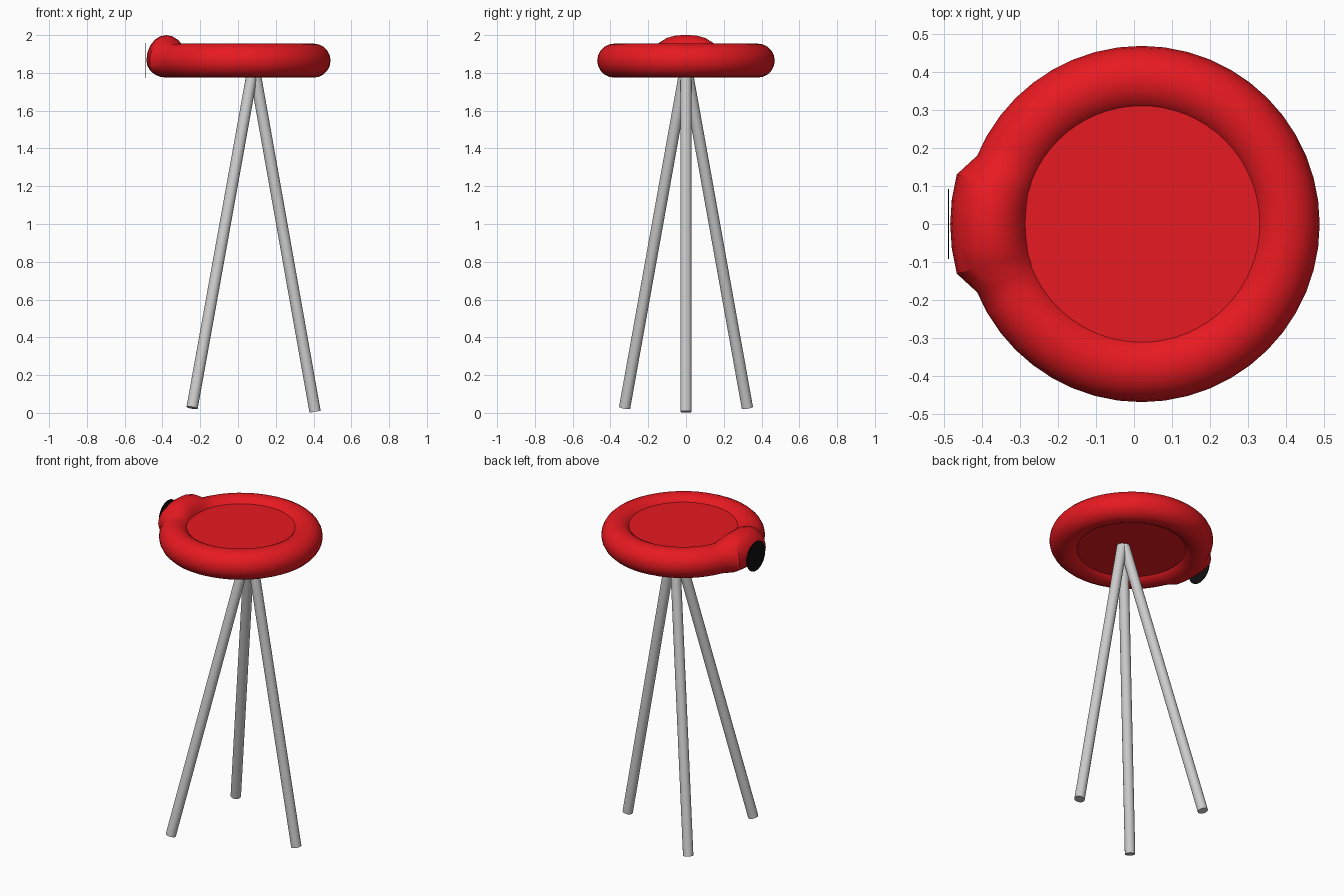
import bpy, bmesh, math
from mathutils import Vector

if "Cube" in bpy.data.objects:
    bpy.data.objects.remove(bpy.data.objects["Cube"])

CX, CZ, R, r = 0.02, 1.865, 0.38, 0.09   # ring centre and radii


def material(name, rgb):
    m = bpy.data.materials.new(name)
    m.diffuse_color = (*rgb, 1)
    m.use_nodes = True
    m.node_tree.nodes["Principled BSDF"].inputs["Base Color"].default_value = m.diffuse_color
    return m


red = material("red", (0.8, 0.01, 0.015))
black = material("black", (0.005, 0.005, 0.005))


def smooth(ob, name, mat=None):
    ob.name = name
    if mat:
        ob.data.materials.append(mat)
    bpy.ops.object.select_all(action='DESELECT')
    bpy.context.view_layer.objects.active = ob
    ob.select_set(True)
    bpy.ops.object.shade_smooth_by_angle(angle=math.radians(30))


def rod(name, a, b, radius, sides=24, mat=None):
    a, b = Vector(a), Vector(b)
    d = b - a
    bpy.ops.mesh.primitive_cylinder_add(
        vertices=sides, radius=radius, depth=d.length, location=(a + b) / 2,
        rotation=d.to_track_quat('Z', 'Y').to_euler())
    smooth(bpy.context.object, name, mat)


# padded ring, swollen upward and outward around the -x side
NU, NV = 48, 20
LIFT = {0: 1.0, 1: 0.97, 2: 0.65}    # by segments away from -x
PUSH = {0: 1.0, 1: 1.0, 2: 1.0}
bm = bmesh.new()
rings = []
for i in range(NU):
    u = 2 * math.pi * i / NU
    k = abs(i - NU // 2)
    lift, push = LIFT.get(k, 0), PUSH.get(k, 0)
    ring = []
    for j in range(NV):
        v = 2 * math.pi * j / NV
        c, s = math.cos(v), math.sin(v)
        rad = R + 0.02 * push + (r + 0.015 * push) * c
        z = CZ + (r + (0.045 * lift if s > 0 else 0)) * s
        ring.append(bm.verts.new((CX + rad * math.cos(u), rad * math.sin(u), z)))
    rings.append(ring)
for i in range(NU):
    a, b = rings[i], rings[(i + 1) % NU]
    for j in range(NV):
        n = (j + 1) % NV
        bm.faces.new((a[j], b[j], b[n], a[n]))
bmesh.ops.recalc_face_normals(bm, faces=bm.faces)
me = bpy.data.meshes.new("seat_ring")
bm.to_mesh(me)
bm.free()
ring_ob = bpy.data.objects.new("seat_ring", me)
bpy.context.collection.objects.link(ring_ob)
smooth(ring_ob, "seat_ring", red)

# flat seat panel filling the ring
rod("seat_panel", (CX, 0, 1.803), (CX, 0, 1.925), 0.312, 64, red)

# thin black end disc in front of the swelling
rod("end_disc", (-0.491, 0, CZ), (-0.488, 0, CZ), 0.092, 32, black)

# three splayed legs meeting under the seat
for name, foot in (("right_leg", (0.408, 0, 0.006)),
                   ("left_front_leg", (-0.243, -0.325, 0.027)),
                   ("left_back_leg", (-0.243, 0.325, 0.027))):
    rod(name, foot, (0.083, 0, 1.84), 0.03)
